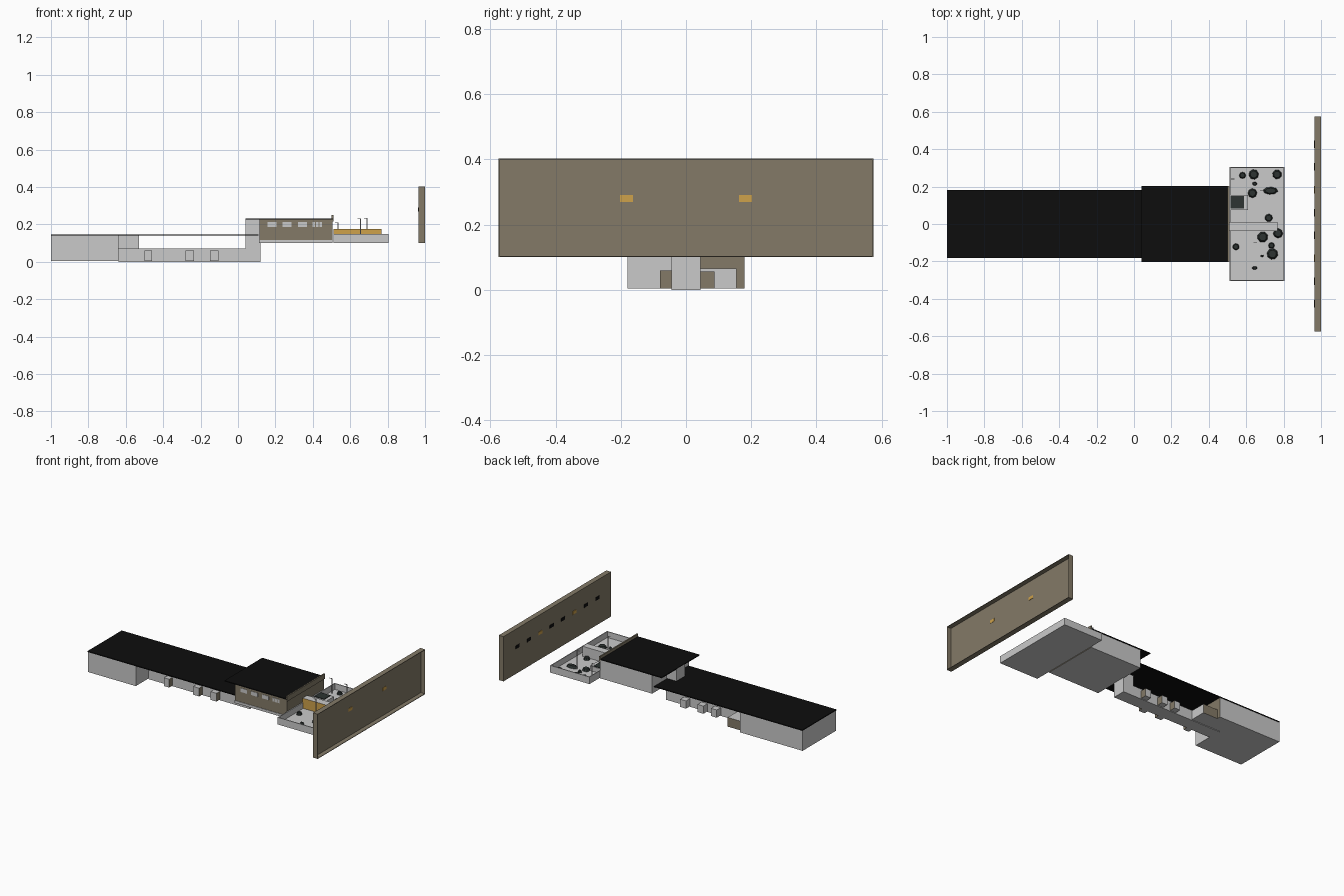
import bpy, bmesh, math
from mathutils import Matrix

if "Cube" in bpy.data.objects:
    bpy.data.objects.remove(bpy.data.objects["Cube"])


def mat(name, rgb):
    m = bpy.data.materials.new(name)
    m.diffuse_color = (*rgb, 1)
    m.use_nodes = True
    m.node_tree.nodes["Principled BSDF"].inputs["Base Color"].default_value = m.diffuse_color
    return m


GREY = mat("light_grey", (0.59, 0.59, 0.59))
BROWN = mat("olive_brown", (0.23, 0.195, 0.137))
BLACK = mat("roof_black", (0.004, 0.004, 0.004))
GOLD = mat("amber", (0.62, 0.36, 0.07))
GREEN = mat("dark_green", (0.026, 0.034, 0.032))


def finish(name, bm, mats):
    me = bpy.data.meshes.new(name)
    bm.to_mesh(me)
    bm.free()
    for m in mats:
        me.materials.append(m)
    ob = bpy.data.objects.new(name, me)
    bpy.context.collection.objects.link(ob)
    return ob


def box(name, x, y, z, m, m2=None, dirs=()):
    """Box from ranges; faces whose normal matches one of dirs get the second colour."""
    bm = bmesh.new()
    size = [r[1] - r[0] for r in (x, y, z)]
    mid = [(r[0] + r[1]) / 2 for r in (x, y, z)]
    bmesh.ops.create_cube(bm, size=1, matrix=Matrix.Translation(mid) @ Matrix.Diagonal((*size, 1)))
    bm.normal_update()
    for f in bm.faces:
        for d in dirs:
            if f.normal.dot(d) > 0.9:
                f.material_index = 1
    return finish(name, bm, [m, m2] if m2 else [m])


def tray(name, x, y, z, axis, t, m):
    """Box hollowed from one side: the +x or +z face is inset and pushed in."""
    ob = box(name, x, y, z, m)
    bm = bmesh.new()
    bm.from_mesh(ob.data)
    bm.normal_update()
    f = max(bm.faces, key=lambda f: f.normal[axis])
    n = f.normal.copy()
    bmesh.ops.inset_individual(bm, faces=[f], thickness=t)
    depth = (x, y, z)[axis][1] - (x, y, z)[axis][0] - t
    r = bmesh.ops.extrude_discrete_faces(bm, faces=[f])
    bmesh.ops.translate(bm, verts=r["faces"][0].verts, vec=-n * depth)
    bm.to_mesh(ob.data)
    bm.free()
    return ob


PX, NY, PY = (1, 0, 0), (0, -1, 0), (0, 1, 0)

# Lower building: closed end block in an L shape
box("end_block", (-1, -0.64), (-0.18, 0.18), (0.004, 0.14), GREY)
box("end_block_back", (-0.64, -0.53), (0.045, 0.18), (0.004, 0.14), GREY, BROWN, [PX])
box("lower_roof", (-1, 0.11), (-0.183, 0.183), (0.14, 0.146), BLACK)

# Low central spine with small booths on both sides, and tower
box("spine", (-0.64, 0.12), (-0.045, 0.045), (0, 0.07), GREY)
box("tower", (0.04, 0.12), (-0.045, 0.045), (0.07, 0.228), GREY)
for i, (a, b) in enumerate([(-0.5, -0.46), (-0.28, -0.235), (-0.15, -0.105)]):
    box(f"front_booth_{i}", (a, b), (-0.08, -0.045), (0.004, 0.06), GREY, BROWN, [PX])
for i, x in enumerate([-0.27, -0.17, -0.04]):
    box(f"back_booth_{i}", (x - 0.022, x + 0.022), (0.045, 0.088), (0.004, 0.056), GREY, BROWN, [PX])
box("back_room", (-0.53, -0.42), (0.045, 0.155), (0.004, 0.066), GREY, BROWN, [PY])

# Upper building
box("upper_block", (0.115, 0.505), (-0.198, 0.198), (0.1, 0.226), GREY, BROWN, [PX, NY])
box("front_sill", (0.113, 0.505), (-0.201, -0.198), (0.1, 0.117), GREY)
box("upper_roof", (0.04, 0.507), (-0.202, 0.202), (0.226, 0.232), BLACK)
box("end_parapet", (0.501, 0.51), (-0.202, 0.202), (0.215, 0.25), BROWN)
for i, x in enumerate([0.182, 0.262, 0.345]):
    box(f"front_window_{i}", (x - 0.025, x + 0.025), (-0.2, -0.197), (0.186, 0.212), GREY)
for i, x in enumerate([0.405, 0.424, 0.443]):
    box(f"narrow_window_{i}", (x - 0.007, x + 0.007), (-0.2, -0.197), (0.186, 0.212), GREY)

# Roof terrace with rim
tray("terrace", (0.51, 0.805), (-0.305, 0.305), (0.1, 0.148), 2, 0.008, GREY)
box("counter", (0.51, 0.768), (-0.038, 0.012), (0.108, 0.176), GREY, GOLD, [NY])
box("planter", (0.51, 0.61), (0.075, 0.155), (0.108, 0.14), GREY)
box("planter_bed", (0.512, 0.588), (0.083, 0.151), (0.14, 0.144), GREEN)

# Low shrubs: (x, y, radius, stretch along x)
shrubs = [(0.58, 0.26, 0.018, 1), (0.64, 0.265, 0.027, 1), (0.765, 0.265, 0.025, 1),
          (0.73, 0.178, 0.02, 2), (0.633, 0.165, 0.025, 1), (0.645, 0.215, 0.01, 1.3),
          (0.72, 0.033, 0.021, 1), (0.77, -0.05, 0.026, 1), (0.545, -0.122, 0.018, 1),
          (0.688, -0.07, 0.029, 1), (0.74, -0.16, 0.03, 1), (0.735, -0.115, 0.017, 1),
          (0.645, -0.235, 0.009, 1.6), (0.685, -0.17, 0.006, 1.5)]
for i, (x, y, r, s) in enumerate(shrubs):
    bm = bmesh.new()
    m = Matrix.Translation((x, y, 0.116)) @ Matrix.Diagonal((s, 1, 1, 1)) @ Matrix.Rotation(i, 4, "Z")
    bmesh.ops.create_cone(bm, cap_ends=True, segments=8, radius1=r, radius2=r * 0.7, depth=0.016, matrix=m)
    finish(f"shrub_{i}", bm, [GREEN])

# Hooked lamp posts
for i, (x, y, top) in enumerate([(0.535, 0.24, 0.21), (0.655, -0.1, 0.232), (0.69, 0.18, 0.234)]):
    box(f"lamp_post_{i}", (x - 0.002, x + 0.002), (y - 0.002, y + 0.002), (0.108, top), GREY)
    box(f"lamp_arm_{i}", (x - 0.016, x + 0.002), (y - 0.002, y + 0.002), (top - 0.003, top), GREY)

# Free-standing screen wall, recessed on the outer side
tray("screen_wall", (0.965, 1.0), (-0.575, 0.575), (0.1, 0.403), 0, 0.005, BROWN)
for i in range(8):
    y = -0.427 + i * 0.122
    m = GOLD if i in (2, 5) else BLACK
    box(f"wall_opening_{i}", (0.962, 0.966), (y - 0.02, y + 0.02), (0.27, 0.291), m)
    if m == GOLD:
        box(f"outer_light_{i}", (0.969, 0.972), (y - 0.02, y + 0.02), (0.27, 0.291), m)
